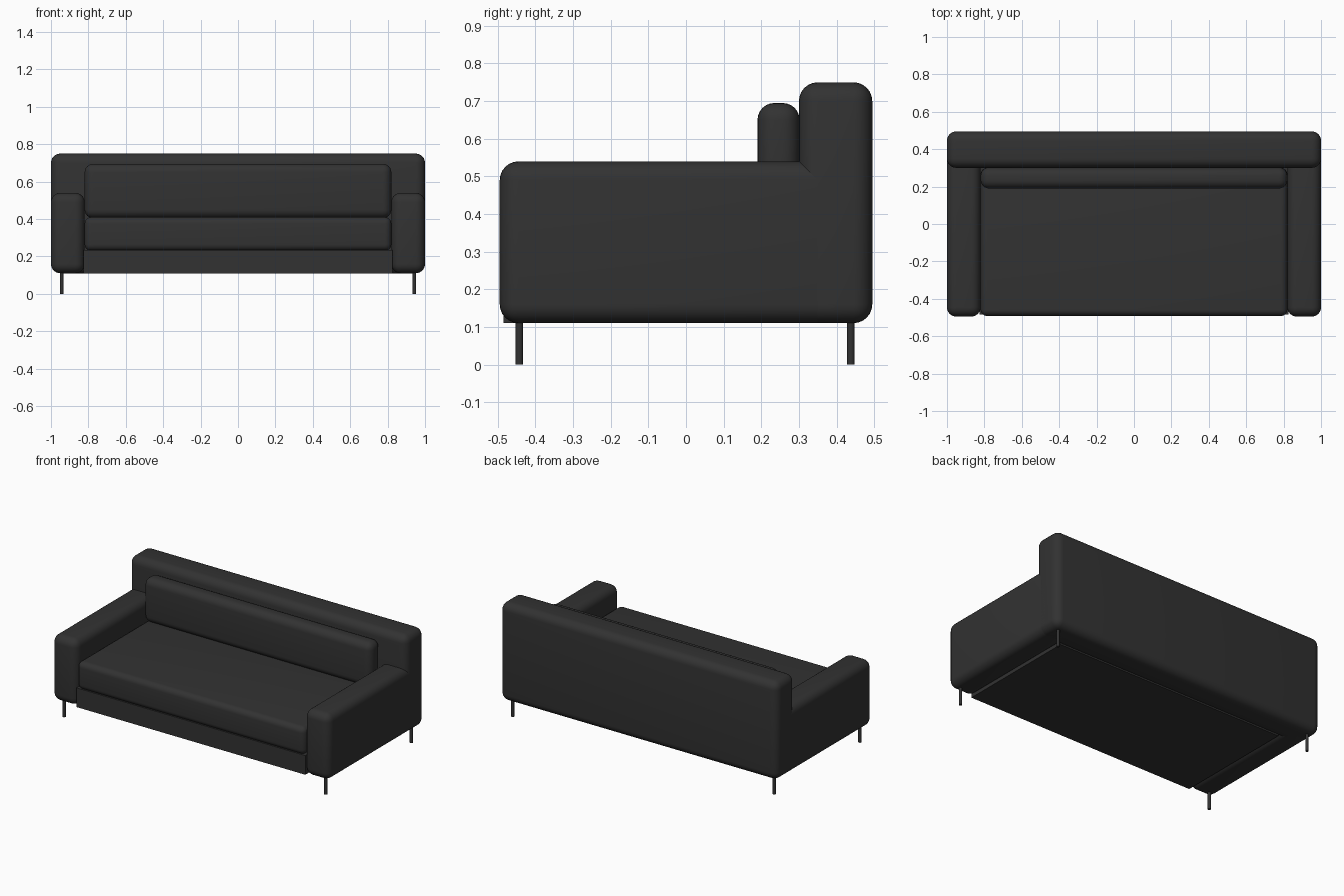
import bpy
import bmesh
import math

cube = bpy.data.objects.get("Cube")
if cube:
    bpy.data.objects.remove(cube, do_unlink=True)

charcoal = bpy.data.materials.new("charcoal")
charcoal.use_nodes = True
COLOUR = (0.032, 0.032, 0.032, 1)
charcoal.diffuse_color = COLOUR
charcoal.node_tree.nodes["Principled BSDF"].inputs["Base Color"].default_value = COLOUR


def finish(bm, name):
    mesh = bpy.data.meshes.new(name)
    bm.to_mesh(mesh)
    bm.free()
    mesh.materials.append(charcoal)
    obj = bpy.data.objects.new(name, mesh)
    bpy.context.collection.objects.link(obj)
    bpy.ops.object.select_all(action='DESELECT')
    obj.select_set(True)
    bpy.context.view_layer.objects.active = obj
    bpy.ops.object.shade_smooth_by_angle(angle=math.radians(35))
    return obj


def padded_box(name, x, y, z, radius=0.0):
    """Box between the given (min, max) ranges with rounded edges."""
    bm = bmesh.new()
    bmesh.ops.create_cube(bm, size=1)
    for v in bm.verts:
        v.co = [r[0] if c < 0 else r[1] for c, r in zip(v.co, (x, y, z))]
    if radius:
        bmesh.ops.bevel(bm, geom=bm.edges[:], offset=radius, segments=6,
                        profile=0.5, affect='EDGES')
    return finish(bm, name)


def leg(name, x, y):
    bm = bmesh.new()
    bmesh.ops.create_cone(bm, cap_ends=True, segments=16, radius1=0.01,
                          radius2=0.01, depth=0.13)
    bmesh.ops.translate(bm, verts=bm.verts[:], vec=(x, y, 0.065))
    return finish(bm, name)


# Upholstered frame
padded_box("backrest", (-1, 1), (0.30, 0.495), (0.11, 0.75), 0.05)
padded_box("left_arm", (0.82, 1), (-0.495, 0.44), (0.11, 0.54), 0.05)
padded_box("right_arm", (-1, -0.82), (-0.495, 0.44), (0.11, 0.54), 0.05)
padded_box("base", (-0.825, 0.825), (-0.485, 0.32), (0.11, 0.235))

# Cushions
padded_box("seat_cushion", (-0.82, 0.82), (-0.492, 0.30), (0.23, 0.41), 0.035)
padded_box("back_cushion", (-0.82, 0.82), (0.19, 0.302), (0.405, 0.695), 0.045)

# Thin legs at the four corners
for side, x in (("left", 0.943), ("right", -0.943)):
    for end, y in (("front", -0.443), ("back", 0.438)):
        leg(f"{end}_{side}_leg", x, y)
